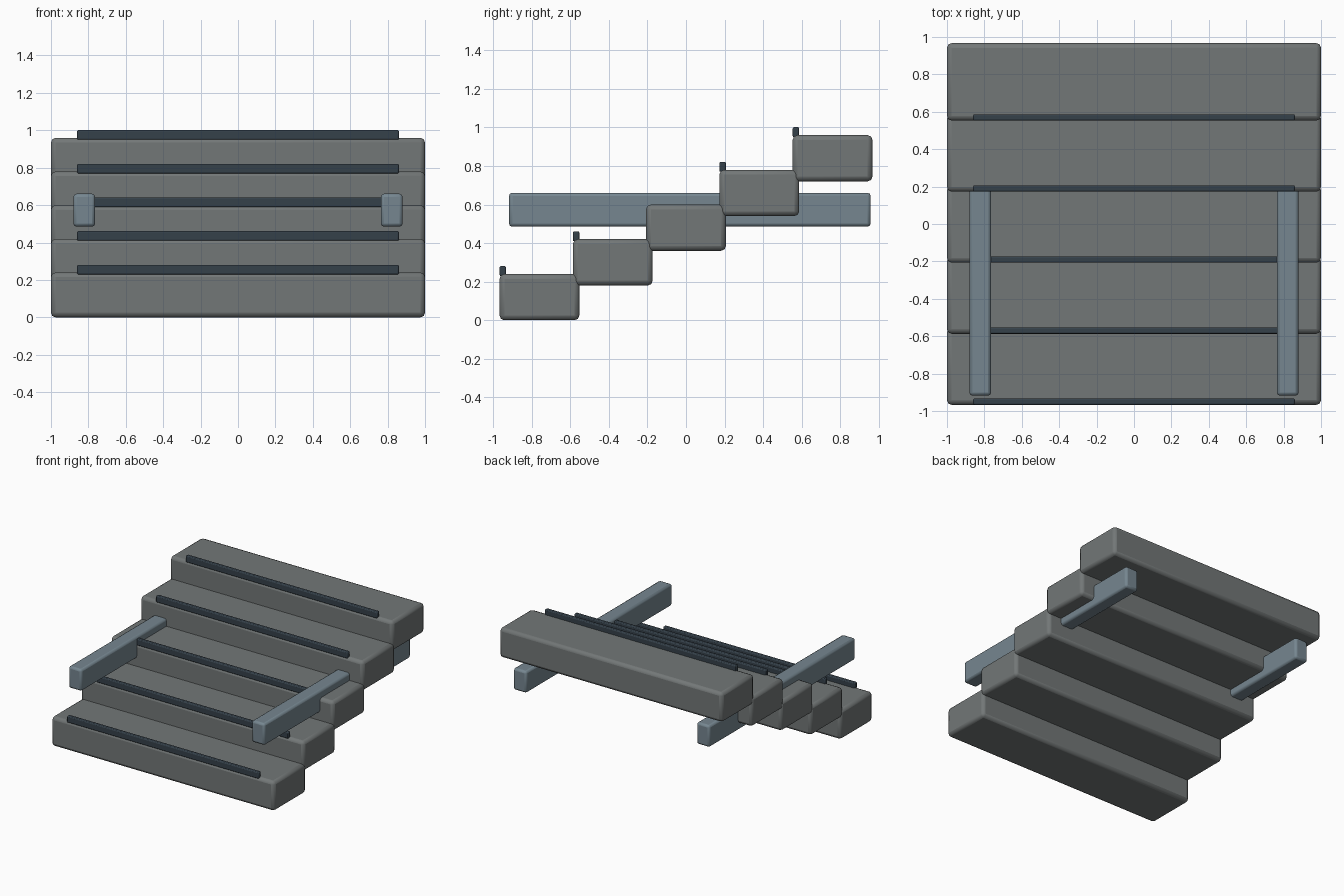
import bpy

if "Cube" in bpy.data.objects:
    bpy.data.objects.remove(bpy.data.objects["Cube"])


def material(name, rgb):
    m = bpy.data.materials.new(name)
    m.diffuse_color = (*rgb, 1)
    m.use_nodes = True
    m.node_tree.nodes["Principled BSDF"].inputs["Base Color"].default_value = m.diffuse_color
    return m


STONE = material("stone_grey", (0.17, 0.185, 0.185))
STEEL = material("blue_grey", (0.18, 0.24, 0.28))
DARK = material("dark_slate", (0.035, 0.052, 0.068))


def rounded_box(name, center, size, bevel, mat):
    bpy.ops.mesh.primitive_cube_add(size=1, location=center)
    ob = bpy.context.object
    ob.name = name
    ob.scale = size
    bpy.ops.object.transform_apply(location=False, rotation=False, scale=True)
    ob.data.materials.append(mat)
    mod = ob.modifiers.new("Bevel", 'BEVEL')
    mod.width = bevel
    mod.segments = 2
    mod.limit_method = 'ANGLE'
    bpy.ops.object.shade_smooth_by_angle()
    return ob


# Five overlapping treads, each with a dark nosing strip on its front edge
for i in range(5):
    y, z = (i - 2) * 0.38, 0.12 + i * 0.18
    rounded_box(f"tread_{i + 1}", (0, y, z), (2.0, 0.414, 0.24), 0.025, STONE)
    rounded_box(f"nosing_strip_{i + 1}", (0, y - 0.19, z + 0.135),
                (1.72, 0.033, 0.052), 0.007, DARK)

# Side rails running front to back through the treads
for side, label in ((-1, "left"), (1, "right")):
    rounded_box(f"{label}_rail", (side * 0.822, 0.02, 0.573),
                (0.116, 1.876, 0.176), 0.017, STEEL)
